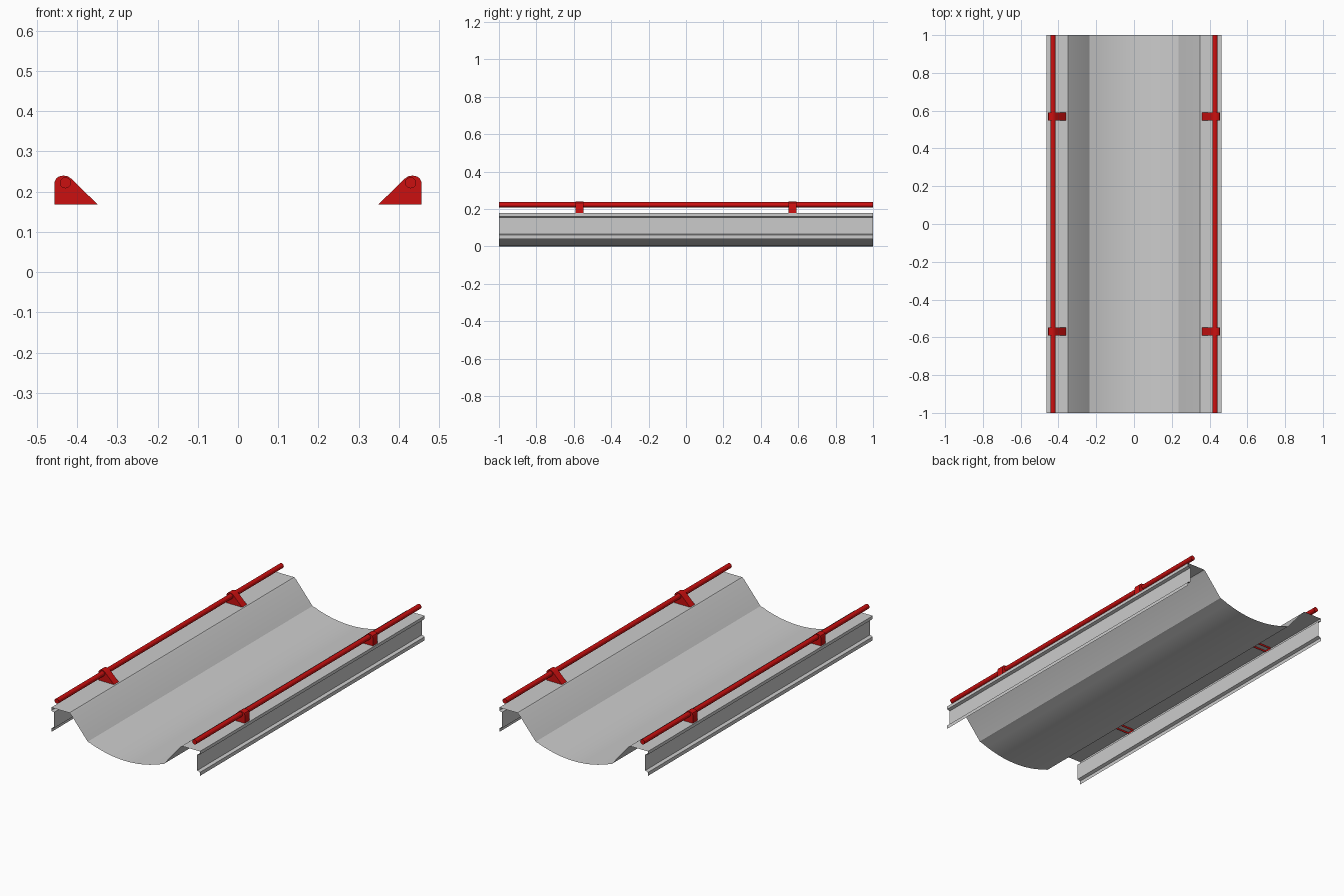
import bpy, math

if "Cube" in bpy.data.objects:
    bpy.data.objects.remove(bpy.data.objects["Cube"])

red = bpy.data.materials.new("red_paint")
red.diffuse_color = (0.6, 0.005, 0.005, 1)
red.use_nodes = True
red.node_tree.nodes["Principled BSDF"].inputs["Base Color"].default_value = red.diffuse_color


def extrude(name, profile, y0, y1, closed=False, caps=False, mat=None, skip=()):
    """Sweep an x/z profile along y; skip lists the side faces left open."""
    n = len(profile)
    verts = [(x, y0, z) for x, z in profile] + [(x, y1, z) for x, z in profile]
    faces = []
    for i in range(n if closed else n - 1):
        if i not in skip:
            j = (i + 1) % n
            faces.append((i, j, n + j, n + i))
    if caps:
        faces += [tuple(range(n))[::-1], tuple(range(n, 2 * n))]
    me = bpy.data.meshes.new(name)
    me.from_pydata(verts, [], faces)
    me.update()
    ob = bpy.data.objects.new(name, me)
    bpy.context.collection.objects.link(ob)
    if mat:
        me.materials.append(mat)
    bpy.ops.object.select_all(action='DESELECT')
    ob.select_set(True)
    bpy.context.view_layer.objects.active = ob
    bpy.ops.object.shade_smooth_by_angle(angle=math.radians(25))
    return ob


# Folded sheet trough: skirt, flange, sloped side, curved floor
side = [(0.463, 0.040), (0.463, 0.060), (0.446, 0.066), (0.446, 0.155),
        (0.463, 0.160), (0.463, 0.178), (0.350, 0.178), (0.340, 0.170),
        (0.236, 0.046)]
half, depth, steps = 0.222, 0.042, 12
floor = []
for i in range(steps + 1):
    x = half * (1 - 2 * i / steps)
    floor.append((x, depth * (x / half) ** 2))
sheet = side + floor + [(-x, z) for x, z in reversed(side)]
extrude("trough_sheet", sheet[::-1], -1, 1)

# Rails and their brackets on both flanges
R = 0.014
RX, RZ = 0.429, 0.222
bracket = [(0.349, 0.168), (0.456, 0.168), (0.456, 0.224), (0.452, 0.233),
           (0.444, 0.238), (0.434, 0.240), (0.423, 0.238), (0.414, 0.232)]
for s, label in ((-1, "left"), (1, "right")):
    ring = [(s * RX + R * math.cos(a), RZ + R * math.sin(a))
            for a in (-k * math.tau / 12 for k in range(12))]
    extrude(label + "_rail", ring[::-1], -1, 1, True, True, red)
    for y, end in ((-0.57, "front"), (0.57, "back")):
        pts = [(s * x, z) for x, z in bracket]
        # The bottom of the bracket is open
        if s > 0:
            prof, skip = pts, (0,)
        else:
            prof, skip = pts[::-1], (len(pts) - 2,)
        ob = extrude(f"{label}_{end}_bracket", prof, y - 0.021, y + 0.021,
                     True, True, red, skip)

# Make every face point outward
for ob in bpy.data.objects:
    if ob.name.endswith(("rail", "bracket")):
        bpy.context.view_layer.objects.active = ob
        bpy.ops.object.mode_set(mode='EDIT')
        bpy.ops.mesh.select_all(action='SELECT')
        bpy.ops.mesh.normals_make_consistent(inside=False)
        bpy.ops.object.mode_set(mode='OBJECT')
